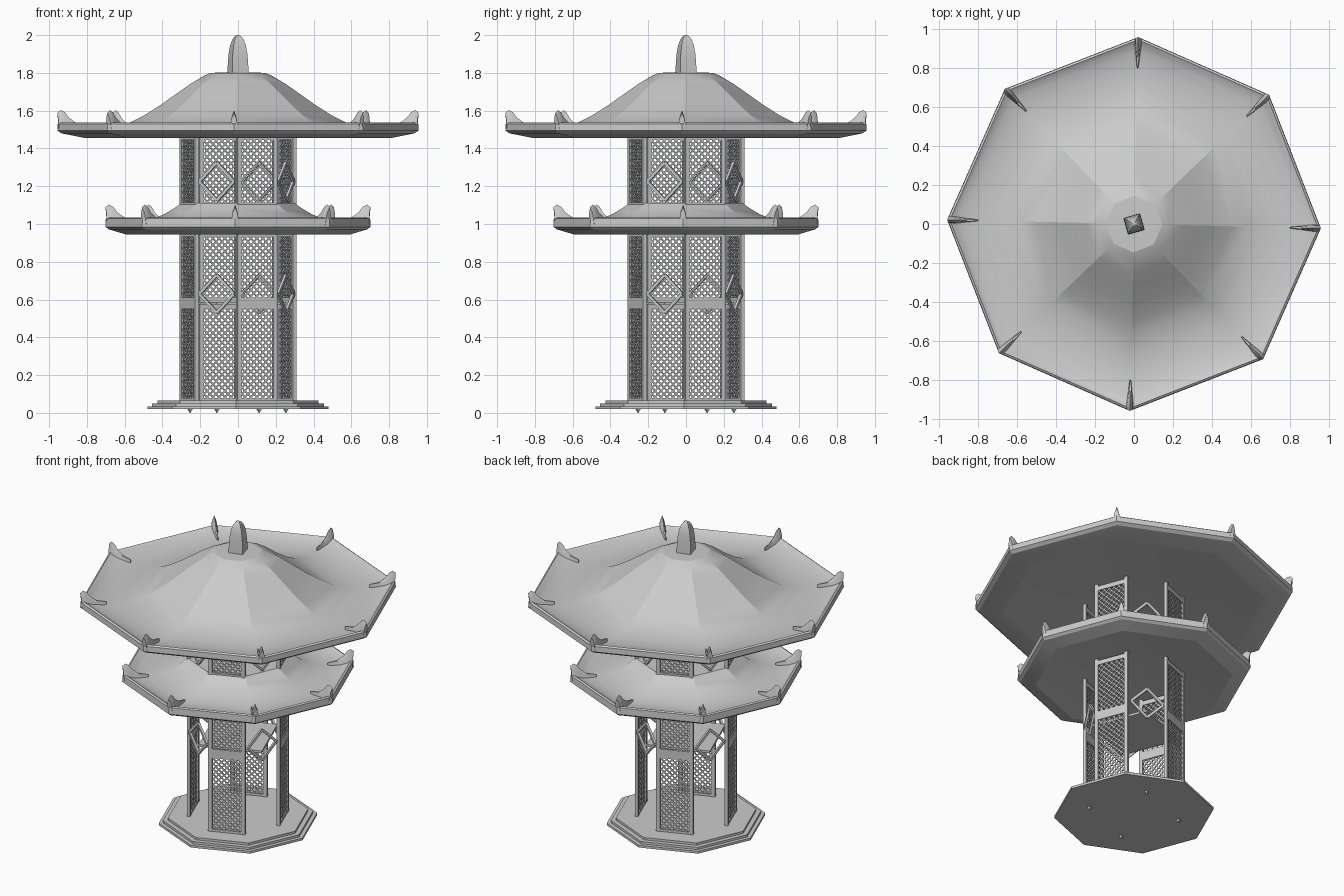
import bpy, bmesh
from math import sin, cos, pi, radians
from mathutils import Matrix, Vector

if "Cube" in bpy.data.objects:
    bpy.data.objects.remove(bpy.data.objects["Cube"])

ROT = radians(-1.3)          # whole tower is turned very slightly
APO = 0.277                  # distance from axis to wall faces


def finish(name, bm, smooth=None):
    bmesh.ops.recalc_face_normals(bm, faces=bm.faces[:])
    me = bpy.data.meshes.new(name)
    bm.to_mesh(me)
    bm.free()
    ob = bpy.data.objects.new(name, me)
    bpy.context.collection.objects.link(ob)
    if smooth:
        bpy.ops.object.select_all(action='DESELECT')
        ob.select_set(True)
        bpy.context.view_layer.objects.active = ob
        bpy.ops.object.shade_smooth_by_angle(angle=radians(smooth))
    return ob


def turned(name, profile, sides=8, rot=ROT, smooth=None):
    """Closed n-sided solid from (radius, z) points, capped at both ends."""
    bm = bmesh.new()
    rings = [[bm.verts.new((r * cos(rot + 2 * pi * k / sides), r * sin(rot + 2 * pi * k / sides), z))
              for k in range(sides)] for r, z in profile]
    for a, b in zip(rings, rings[1:]):
        for k in range(sides):
            j = (k + 1) % sides
            bm.faces.new((a[k], a[j], b[j], b[k]))
    bm.faces.new(rings[0])
    bm.faces.new(rings[-1])
    return finish(name, bm, smooth)


def box(bm, size, mat):
    bmesh.ops.create_cube(bm, size=1, matrix=mat @ Matrix.Diagonal((*size, 1)))


def bar(bm, p, q, width, depth, frame):
    """Flat bar between two (u, z) points in a wall plane."""
    d = Vector((q[0] - p[0], 0, q[1] - p[1]))
    mid = Vector(((p[0] + q[0]) / 2, 0, (p[1] + q[1]) / 2))
    turn = Vector((1, 0, 0)).rotation_difference(d).to_matrix().to_4x4()
    if abs(d.x) < 1e-6:
        turn = Matrix.Rotation(-pi / 2, 4, 'Y')
    box(bm, (d.length, depth, width), frame @ Matrix.Translation(mid) @ turn)


def wall_frame(az, dist=APO):
    return Matrix.Rotation(az + pi / 2, 4, 'Z') @ Matrix.Translation((0, -dist, 0))


def lattice(bm, half, z0, z1, frame, pitch=0.034):
    """Diagonal crossing strips clipped to a rectangle."""
    h = z1 - z0
    c = -half - h + pitch / 2
    while c < half:
        a, b = max(-half, c), min(half, c + h)      # u range of the rising strip
        if b - a > 0.006:
            p, q = (a, z0 + a - c), (b, z0 + b - c)
            bar(bm, p, q, 0.008, 0.006, frame)
            bar(bm, (-p[0], p[1]), (-q[0], q[1]), 0.008, 0.006, frame)
        c += pitch


def horns(name, tip_r, rim_z):
    """Upturned corner ornaments on the eaves."""
    sections = [(0.0, 0.058, 0.023), (-0.018, 0.073, 0.023), (-0.04, 0.062, 0.022),
                (-0.065, 0.03, 0.018), (-0.10, 0.006, 0.012), (-0.16, -0.012, 0.004)]
    bm = bmesh.new()
    for k in range(8):
        m = Matrix.Rotation(ROT + k * pi / 4, 4, 'Z')
        rows = []
        for dr, h, w in sections:
            r = tip_r + dr
            pts = [(r, -w, rim_z - 0.035), (r, -w * 0.55, rim_z + h * 0.5),
                   (r, 0, rim_z + h), (r, w * 0.55, rim_z + h * 0.5), (r, w, rim_z - 0.035)]
            if dr == 0.0:
                pts = [(x - abs(y) * 0.41, y, z) for x, y, z in pts]
            rows.append([bm.verts.new(m @ Vector(p)) for p in pts])
        for a, b in zip(rows, rows[1:]):
            for i in range(5):
                j = (i + 1) % 5
                bm.faces.new((a[i], a[j], b[j], b[i]))
        bm.faces.new(rows[0])
        bm.faces.new(rows[-1])
    return finish(name, bm, 40)


# stepped base
turned("base", [(0.48, 0.02), (0.48, 0.035), (0.455, 0.035), (0.455, 0.05), (0.425, 0.05), (0.425, 0.065)])

# small pegs under the base
bm = bmesh.new()
for k in range(4):
    m = wall_frame(radians(-23.8) + k * pi / 2)
    bmesh.ops.create_cone(bm, cap_ends=True, segments=4, radius1=0.002, radius2=0.016, depth=0.022,
                          matrix=m @ Matrix.Translation((0, 0, 0.011)))
finish("base_pegs", bm)

# lattice wall panels on every other side
frames, grids = bmesh.new(), bmesh.new()
for k in range(4):
    f = wall_frame(radians(-68.8) + k * pi / 2)
    for s in (-1, 1):
        bar(frames, (s * 0.102, 0.06), (s * 0.102, 1.49), 0.024, 0.02, f)
    for z, t in ((0.07, 0.02), (0.58, 0.06), (0.945, 0.03), (1.105, 0.02), (1.46, 0.03)):
        bar(frames, (-0.10, z), (0.10, z), t, 0.016, f)
    for z0, z1 in ((0.078, 0.552), (0.608, 0.95), (1.11, 1.45)):
        lattice(grids, 0.092, z0, z1, f)
finish("panel_frames", frames)
finish("panel_lattices", grids)

# diamond braces in the open sides
bm = bmesh.new()
for k in range(4):
    f = wall_frame(radians(-23.8) + k * pi / 2)
    for zc in (0.63, 1.225):
        pts = [(0.1, zc), (0, zc + 0.1), (-0.1, zc), (0, zc - 0.1)]
        for i in range(4):
            bar(bm, pts[i], pts[(i + 1) % 4], 0.016, 0.014, f)
finish("diamond_braces", bm)

# thin inner shelf, corners pointing to the open sides
turned("inner_shelf", [(0.277, 0.573), (0.277, 0.588)], 4, radians(-23.8))

# lower roof
turned("lower_roof", [(0.30, 1.11), (0.34, 1.082), (0.39, 1.052), (0.45, 1.027), (0.51, 1.012), (0.57, 1.006),
                      (0.63, 1.01), (0.67, 1.022), (0.688, 1.034), (0.70, 1.028), (0.702, 0.985),
                      (0.685, 0.972), (0.595, 0.945), (0.57, 0.947), (0.30, 0.972)], smooth=20)
horns("lower_roof_horns", 0.702, 1.03)

# upper roof
turned("upper_roof", [(0.08, 1.802), (0.145, 1.80), (0.18, 1.785), (0.25, 1.743), (0.33, 1.687), (0.41, 1.63),
                      (0.50, 1.573), (0.58, 1.534), (0.66, 1.512), (0.74, 1.502), (0.82, 1.504),
                      (0.89, 1.515), (0.925, 1.527), (0.943, 1.538), (0.955, 1.53), (0.957, 1.495),
                      (0.935, 1.48), (0.81, 1.455), (0.78, 1.457), (0.30, 1.495)], smooth=20)
horns("upper_roof_horns", 0.957, 1.53)

# top finial
turned("finial", [(0.063, 1.79), (0.062, 1.84), (0.057, 1.90), (0.048, 1.945), (0.034, 1.978),
                  (0.018, 1.995), (0.004, 2.0)], 4, radians(-29), smooth=35)
